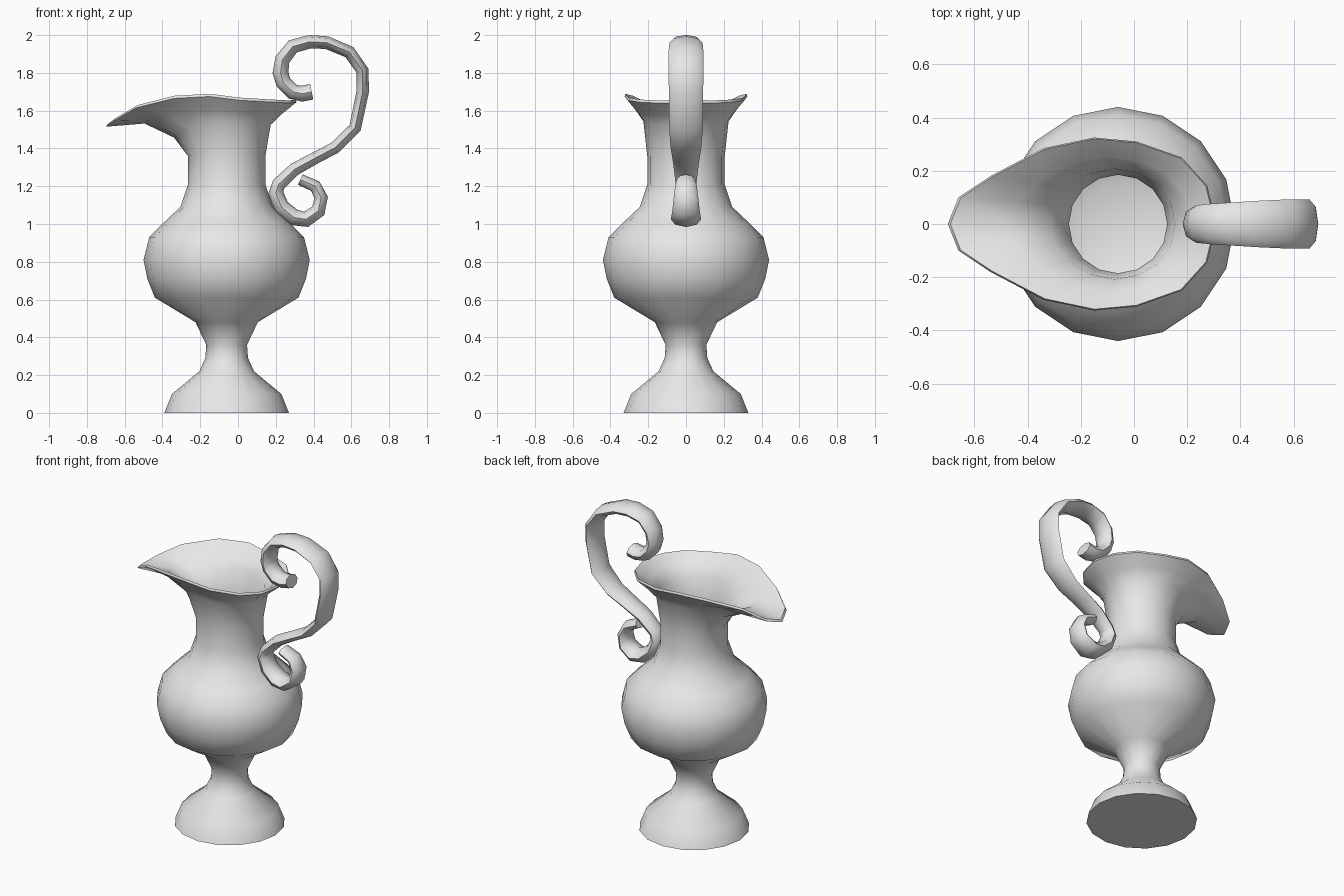
import bpy, bmesh, math
from mathutils import Vector

cube = bpy.data.objects.get("Cube")
if cube:
    bpy.data.objects.remove(cube, do_unlink=True)

SIDES = 16
AXIS_X = -0.06

pewter = bpy.data.materials.new("plain_grey")
pewter.use_nodes = True
GREY = (0.8, 0.8, 0.8, 1)
pewter.diffuse_color = GREY
pewter.node_tree.nodes["Principled BSDF"].inputs["Base Color"].default_value = GREY


def loft(name, rings, angle):
    """Skin a list of equal closed rings and cap both ends."""
    bm = bmesh.new()
    loops = [[bm.verts.new(p) for p in ring] for ring in rings]
    n = len(rings[0])
    for a, b in zip(loops, loops[1:]):
        for i in range(n):
            j = (i + 1) % n
            bm.faces.new((a[i], a[j], b[j], b[i]))
    bm.faces.new(loops[0][::-1])
    bm.faces.new(loops[-1])
    bmesh.ops.recalc_face_normals(bm, faces=bm.faces)
    mesh = bpy.data.meshes.new(name)
    bm.to_mesh(mesh)
    bm.free()
    mesh.materials.append(pewter)
    obj = bpy.data.objects.new(name, mesh)
    bpy.context.collection.objects.link(obj)
    bpy.ops.object.select_all(action='DESELECT')
    obj.select_set(True)
    bpy.context.view_layer.objects.active = obj
    bpy.ops.object.shade_smooth_by_angle(angle=math.radians(angle))
    return obj


def circle(r, z):
    return [Vector((AXIS_X + r * math.cos(math.tau * i / SIDES),
                    r * math.sin(math.tau * i / SIDES), z)) for i in range(SIDES)]


# Outer wall: foot, stem, belly and neck as (radius, height)
profile = [(.33, 0), (.29, .1), (.145, .22), (.113, .29), (.108, .36), (.165, .48),
           (.38, .61), (.42, .71), (.44, .81), (.41, .93), (.33, 1.01), (.245, 1.09),
           (.205, 1.21), (.205, 1.36)]
outer = [circle(r, z) for r, z in profile]

# Rim: half outline from the back round to the spout tip, mirrored across y
half = [(.31, 0, 1.645), (.275, .145, 1.64), (.18, .25, 1.645), (.01, .31, 1.655),
        (-.15, .325, 1.675), (-.34, .285, 1.665), (-.54, .18, 1.615),
        (-.66, .1, 1.545), (-.7, 0, 1.515)]
rim = [Vector(p) for p in half] + [Vector((x, -y, z)) for x, y, z in half[-2:0:-1]]


def flare(f, fz, spout_lift):
    """Ring part way from the neck to the rim, raised under the spout."""
    ring = []
    for i, (a, b) in enumerate(zip(outer[len(profile) - 1], rim)):
        lift = max(0, -math.cos(math.tau * i / SIDES)) ** 4 * spout_lift
        p = a.lerp(b, f)
        p.z = a.z + (b.z - a.z) * (fz + lift)
        ring.append(p)
    return ring


def inset(ring, scale, dz):
    return [Vector((AXIS_X + (p.x - AXIS_X) * scale, p.y * scale, p.z + dz)) for p in ring]


low, high = flare(.17, .58, .05), flare(.53, .78, .33)

# Inner wall: back down from the rim through the neck to a floor in the belly
inner = [inset(rim, .985, .014), inset(high, .95, .02), inset(low, .92, .02)]
inner += [circle(r - .02, z) for r, z in profile[:5:-1]] + [circle(.15, .52)]
loft("jug_body", outer + [low, high, rim] + inner, 45)

# Scroll handle: centre line in the xz plane, from the upper curl to the lower curl
path = [(.39, 1.7), (.34, 1.69), (.29, 1.7), (.24, 1.75), (.225, 1.8), (.235, 1.87),
        (.29, 1.94), (.38, 1.965), (.47, 1.96), (.59, 1.91), (.66, 1.81), (.66, 1.7),
        (.62, 1.51), (.515, 1.405), (.41, 1.35), (.3, 1.29), (.215, 1.21), (.2, 1.165),
        (.23, 1.09), (.295, 1.035), (.36, 1.025), (.425, 1.07), (.44, 1.14),
        (.41, 1.2), (.33, 1.235)]
pts = [Vector((x, 0, z)) for x, z in path]
widths = [(0, .06), (4, .065), (9, .093), (12, .09), (16, .055), (20, .08), (24, .05)]
depths = [(0, .042), (4, .042), (8, .034), (14, .032), (19, .045), (24, .03)]


def sample(keys, t):
    for (a, va), (b, vb) in zip(keys, keys[1:]):
        if t <= b:
            return va + (vb - va) * (t - a) / (b - a)


rings = []
for k, p in enumerate(pts):
    tangent = (pts[min(k + 1, len(pts) - 1)] - pts[max(k - 1, 0)]).normalized()
    normal = Vector((-tangent.z, 0, tangent.x))
    w, d = sample(widths, k), sample(depths, k)
    ring = []
    for i in range(8):
        a = math.tau * i / 8
        ring.append(p + Vector((0, w * math.cos(a), 0)) + normal * d * math.sin(a))
    rings.append(ring)
loft("scroll_handle", rings, 45)
